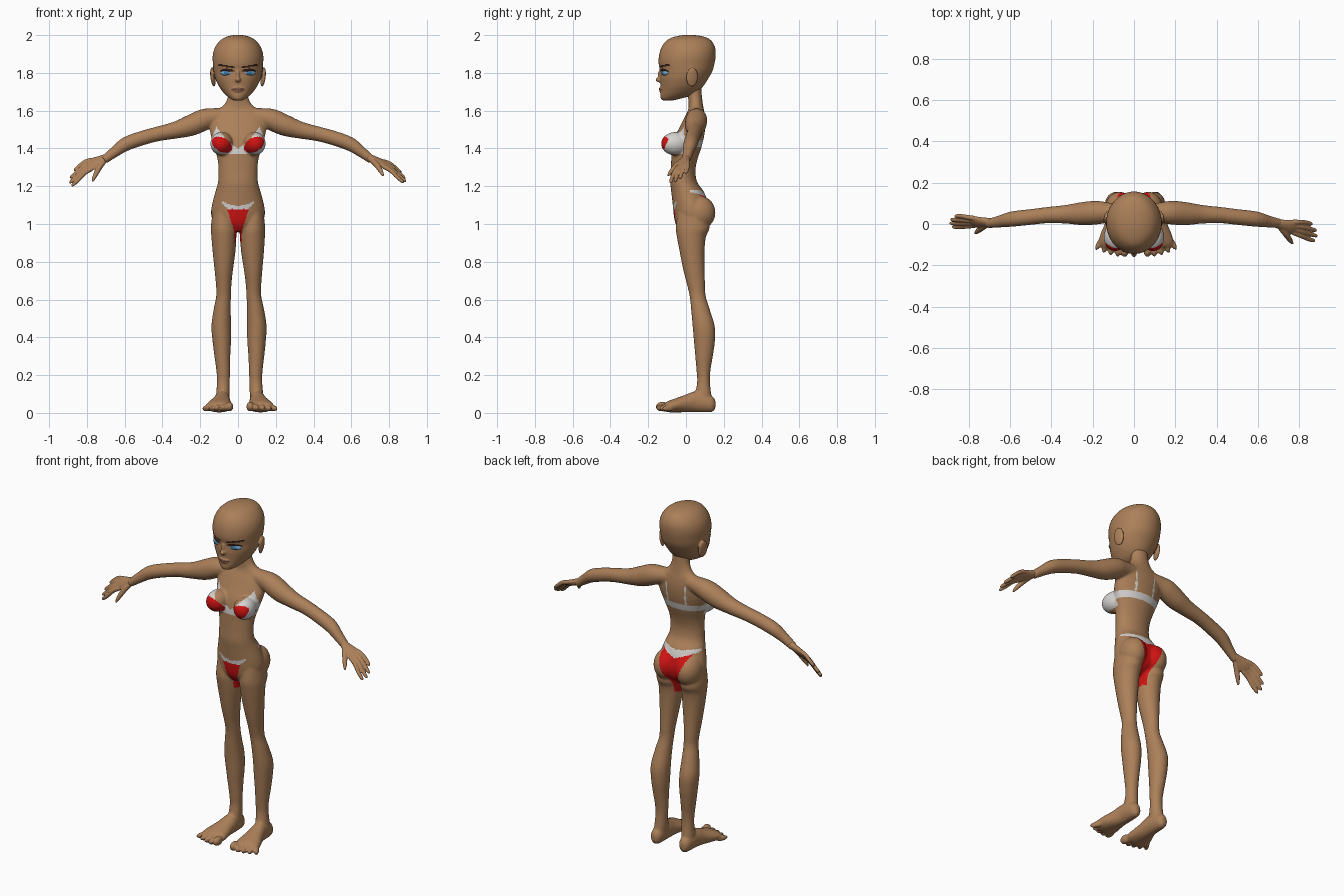
import bpy, bmesh, math
from mathutils import Vector, Matrix

if "Cube" in bpy.data.objects:
    bpy.data.objects.remove(bpy.data.objects["Cube"])


def material(name, rgb):
    m = bpy.data.materials.new(name)
    m.diffuse_color = (*rgb, 1)
    m.use_nodes = True
    m.node_tree.nodes["Principled BSDF"].inputs["Base Color"].default_value = m.diffuse_color
    return m


MATS = [material("skin", (.41, .215, .1)), material("red cloth", (.62, .006, .006)),
        material("white cloth", (.66, .64, .62)), material("dark brown hair", (.035, .014, .008)),
        material("lips", (.24, .105, .06)), material("light blue eye", (.17, .42, .65)),
        material("blue iris", (.05, .19, .4))]
SKIN, RED, WHITE, DARK, LIPS, EYE, IRIS = range(7)
X, Y, Z = Vector((1, 0, 0)), Vector((0, 1, 0)), Vector((0, 0, 1))


def smooth_path(rings, steps=4):
    """Catmull-Rom through rings of (x, y, z, a, b)."""
    r = [Vector(p) for p in rings]
    r = [r[0]] + r + [r[-1]]
    out = []
    for i in range(1, len(r) - 2):
        p0, p1, p2, p3 = r[i - 1:i + 3]
        for k in range(steps):
            t = k / steps
            out.append(.5 * (2 * p1 + (p2 - p0) * t + (2 * p0 - 5 * p1 + 4 * p2 - p3) * t * t
                             + (3 * p1 - p0 - 3 * p2 + p3) * t ** 3))
    return out + [r[-1]]


def loft(bm, rings, ref, axis=None, n=32):
    """Closed tube; a is the radius along ref, b across it."""
    path = smooth_path(rings)
    loops = []
    for i, p in enumerate(path):
        c = Vector(p[:3])
        t = axis or (Vector(path[min(i + 1, len(path) - 1)][:3]) - Vector(path[max(i - 1, 0)][:3])).normalized()
        u = (ref - t * ref.dot(t)).normalized()
        v = t.cross(u)
        a, b = max(p[3], .002), max(p[4], .002)
        loops.append([bm.verts.new(c + u * a * math.cos(q) + v * b * math.sin(q))
                      for q in (2 * math.pi * k / n for k in range(n))])
    faces = [bm.faces.new((l0[k], l0[(k + 1) % n], l1[(k + 1) % n], l1[k]))
             for l0, l1 in zip(loops, loops[1:]) for k in range(n)]
    faces += [bm.faces.new(loops[0][::-1]), bm.faces.new(loops[-1])]
    bmesh.ops.recalc_face_normals(bm, faces=faces)


def blob(bm, loc, rad, rz=0, ry=0):
    m = (Matrix.Translation(loc) @ Matrix.Rotation(rz, 4, 'Z') @ Matrix.Rotation(ry, 4, 'Y')
         @ Matrix.Diagonal((*rad, 1)))
    bmesh.ops.create_uvsphere(bm, u_segments=28, v_segments=18, radius=1, matrix=m)


def finish(bm, name, colour, voxel=0, relax=0):
    """Fuse overlapping parts into one skin, then colour the faces by rule."""
    me = bpy.data.meshes.new(name)
    bm.to_mesh(me)
    bm.free()
    ob = bpy.data.objects.new(name, me)
    bpy.context.collection.objects.link(ob)
    if voxel:
        r = ob.modifiers.new("fuse", 'REMESH')
        r.mode, r.voxel_size = 'VOXEL', voxel
        s = ob.modifiers.new("relax", 'SMOOTH')
        s.factor, s.iterations = .5, relax
        bpy.context.view_layer.update()
        dg = bpy.context.evaluated_depsgraph_get()
        me = bpy.data.meshes.new_from_object(ob.evaluated_get(dg))
        ob.modifiers.clear()
        ob.data = me
    me.materials.clear()
    for m in MATS:
        me.materials.append(m)
    for f in me.polygons:
        f.material_index = colour(f.center)
        f.use_smooth = True


def body_colour(c):
    x, y, z = abs(c.x), c.y, c.z
    if x > .165 or z < .9:
        return SKIN
    if z > 1.3:  # top
        if y < 0:
            u, v = x - .085, z - 1.42
            if (u / .053) ** 2 + ((v - .3 * u) / .04) ** 2 < 1 and y < -.04:
                return RED
            top = 1.40 + .55 * x + 4 * x * x if x < .115 else max(1.46, 1.515 - 2.5 * (x - .115))
            return WHITE if 1.37 < z < top else SKIN
        strap = abs(x - .06) < .006 and y > .04 and 1.43 < z < 1.56
        return WHITE if strap or 1.405 < z < 1.445 else SKIN
    if y < 0:  # bottom, front
        low = 1.08 + max(0, x - .055)
        if x < .085 and low < z < 1.097 + 3.5 * x * x:
            return WHITE
        return RED if z <= 1.08 and x < .02 + max(0, z - .965) * .33 else SKIN
    low = 1.125 + .35 * x  # bottom, back
    if y > .02 and low < z < 1.17 + .1 * x:
        return WHITE
    return RED if z <= low and x < .025 + max(0, z - .96) * .35 else SKIN


def head_colour(c):
    x, y, z = abs(c.x), c.y, c.z
    if y > -.05:
        return SKIN
    if .018 < x < .105 and abs(z - 1.829 - .16 * (x - .02) + 1.1 * max(0, x - .08) ** 2) < .005:
        return DARK
    if ((x - .058) / .042) ** 2 + ((z - 1.801) / .022) ** 2 < 1 and z > 1.806:
        return DARK
    return LIPS if (x / .036) ** 2 + ((z - 1.711) / .011) ** 2 < 1 else SKIN


def stack(rows):
    """Rows of (z, x, half width, front y, back y) to horizontal rings."""
    return [(x, (f + b) / 2, z, w, (b - f) / 2) for z, x, w, f, b in rows]


# Torso and neck
body = bmesh.new()
loft(body, stack([(.96, 0, .04, -.03, .06), (1.0, 0, .12, -.055, .11), (1.05, 0, .14, -.065, .125),
                  (1.1, 0, .138, -.07, .12), (1.17, 0, .12, -.078, .095), (1.22, 0, .106, -.083, .06),
                  (1.28, 0, .103, -.08, .05), (1.34, 0, .108, -.078, .06), (1.40, 0, .124, -.075, .08),
                  (1.46, 0, .142, -.06, .095), (1.51, 0, .15, -.035, .102), (1.56, 0, .147, -.01, .102),
                  (1.60, 0, .12, .01, .096), (1.63, 0, .075, .014, .09), (1.68, 0, .052, .01, .084),
                  (1.74, 0, .052, 0, .08)]), X, Z, 40)

for s in (1, -1):
    # Bust and seat
    blob(body, (s * .085, -.055, 1.425), (.06, .078, .062), s * .25)
    blob(body, (s * .07, .068, 1.06), (.073, .088, .09))
    # Arm
    loft(body, [(s * x, y, z, r, r) for x, y, z, r in
                [(.05, .055, 1.575, .04), (.12, .055, 1.566, .048), (.18, .055, 1.552, .057),
                 (.25, .05, 1.522, .056), (.33, .047, 1.497, .045), (.42, .043, 1.478, .039),
                 (.5, .034, 1.457, .038), (.59, .024, 1.425, .037), (.65, .012, 1.384, .029),
                 (.71, .002, 1.338, .022)]], Y)
    # Leg, leaning slightly to +x towards the foot
    rows = [(1.06, .08, .055, -.045, .11), (.98, .077, .067, -.054, .125), (.93, .0755, .066, -.048, .105),
            (.85, .0755, .06, -.033, .098), (.75, .078, .048, -.013, .098), (.68, .079, .041, .005, .101),
            (.62, .08, .039, .019, .104), (.55, .088, .045, .027, .125), (.46, .094, .052, .035, .152),
            (.38, .092, .049, .042, .153), (.30, .09, .042, .049, .142), (.22, .086, .036, .056, .129),
            (.16, .086, .034, .059, .127), (.08, .09, .036, .045, .135), (.04, .093, .03, .06, .13)]
    loft(body, stack([(z, s * x + .01 * (1 - min(z, 1)), w, f, b) for z, x, w, f, b in rows]), X, Z)
    # Foot and toes
    loft(body, [(s * x + .01, y, z, a, b) for x, y, z, a, b in
                [(.093, .156, .045, .012, .02), (.093, .14, .047, .03, .041), (.093, .10, .054, .038, .051),
                 (.094, .05, .059, .043, .056), (.1, 0, .05, .052, .047), (.107, -.05, .041, .066, .038),
                 (.11, -.09, .034, .072, .031), (.112, -.112, .03, .06, .022)]], X, Y)
    for i, (y, r) in enumerate([(-.125, .024), (-.124, .018), (-.118, .017), (-.108, .016), (-.095, .015)]):
        blob(body, (s * (.055 + .031 * i) + .01, y, .006 + r * 1.15), (r * .85, .036, r * 1.1), s * .12 * i)
finish(body, "body", body_colour, .006, 6)

# Head
head = bmesh.new()
loft(head, stack([(1.654, 0, .02, -.12, -.07), (1.662, 0, .038, -.132, -.035), (1.68, 0, .062, -.136, .03),
                  (1.70, 0, .081, -.135, .065), (1.73, 0, .102, -.135, .092), (1.77, 0, .12, -.138, .118),
                  (1.81, 0, .129, -.137, .14), (1.85, 0, .133, -.145, .151), (1.89, 0, .134, -.143, .157),
                  (1.93, 0, .124, -.132, .155), (1.965, 0, .101, -.11, .139), (1.985, 0, .075, -.08, .113),
                  (1.997, 0, .042, -.035, .07), (2.001, 0, .01, 0, .03)]), X, Z, 48)
blob(head, (0, -.138, 1.764), (.015, .023, .014))
blob(head, (0, -.132, 1.787), (.01, .018, .034))
blob(head, (0, -.128, 1.717), (.032, .017, .008))
blob(head, (0, -.127, 1.704), (.026, .016, .008))
for s in (1, -1):
    blob(head, (s * .133, .032, 1.778), (.011, .032, .052), -s * -.25, s * .12)
finish(head, "head", head_colour, .0042, 4)

# Eyes
for s, side in ((1, "left"), (-1, "right")):
    eye = bmesh.new()
    blob(eye, (s * .058, -.107, 1.799), (.037, .019, .016), s * .45)
    finish(eye, side + "_eye", lambda c: IRIS if (abs(c.x) - .058) ** 2 + (c.z - 1.799) ** 2 < .00017 else EYE)

# Hands: the two sides are turned differently at the wrist
for s, name, y, dy, w in ((1, "left_hand", .002, -.2, (0, -.88, -.47)), (-1, "right_hand", .008, .02, (0, -.6, -.8))):
    hand = bmesh.new()
    wrist, w = Vector((s * .69, y, 1.353)), Vector(w)
    d, d2 = Vector((s * .9, dy, -.4)).normalized(), Vector((s * .74, dy, -.66)).normalized()
    loft(hand, [(*(wrist + d * t), a, b) for t, a, b in
                [(0, .021, .021), (.04, .029, .018), (.08, .038, .016), (.108, .034, .011)]], w)
    for i, size in enumerate((.93, 1.03, 1, .82)):
        base = wrist + d * .09 + w * (1.5 - i) * .0195
        fan = w * (1.5 - i) * .005
        pts = [base, base + d * .045 * size + fan, base + d * .045 * size + d2 * .05 * size + fan * 2,
               base + d * .045 * size + d2 * .09 * size + fan * 2, base + d * .045 * size + d2 * .102 * size + fan * 2]
        loft(hand, [(*p, r, r) for p, r in zip(pts, (.012, .0115, .0105, .009, .003))], w, n=16)
    pts = [wrist + d * .02 + w * .012, wrist + d * .05 + w * .045, wrist + d * .075 + w * .075 - Z * .01,
           wrist + d * .088 + w * .092 - Z * .02]
    loft(hand, [(*p, r, r) for p, r in zip(pts, (.015, .015, .0115, .005))], d, n=16)
    finish(hand, name, lambda c: SKIN, .004, 3)
